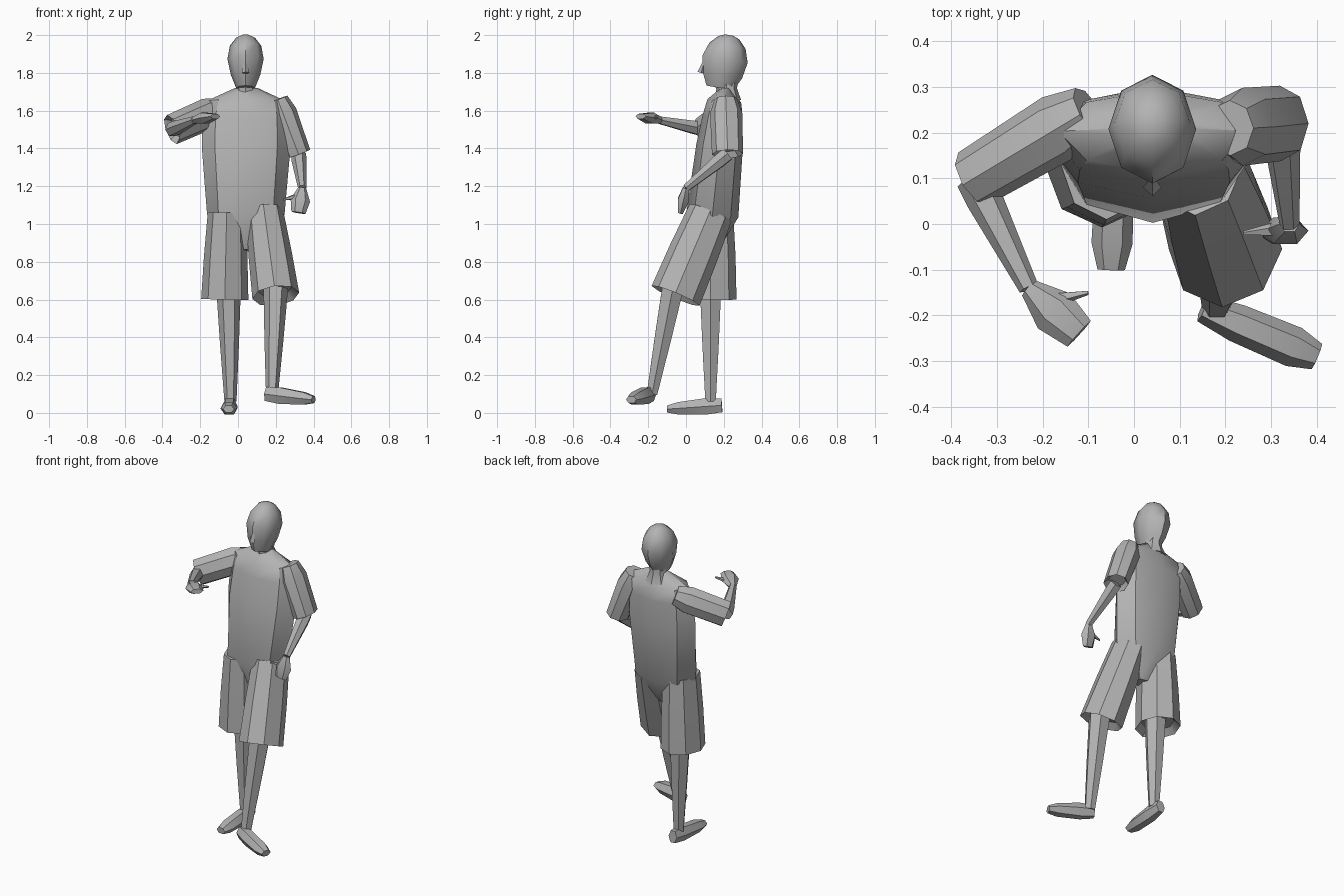
import bpy, bmesh, math
from mathutils import Vector

cube = bpy.data.objects.get("Cube")
if cube:
    bpy.data.objects.remove(cube, do_unlink=True)

grey = bpy.data.materials.new("plain grey")
grey.use_nodes = True
grey.diffuse_color = (0.45, 0.45, 0.45, 1)
grey.node_tree.nodes["Principled BSDF"].inputs["Base Color"].default_value = grey.diffuse_color


def tube(name, start, end, widths, depth=(1, 1), sides=8, crease=35):
    """Skin a straight part; widths maps the fraction along it to a half width."""
    start, end = Vector(start), Vector(end)
    direction = (end - start).normalized()
    upright = abs(direction.z) > 0.6
    reference = Vector((0, 1, 0)) if upright else Vector((0, 0, 1))
    across = direction.cross(reference).normalized()
    over = direction.cross(across)

    bm = bmesh.new()
    loops = []
    for fraction, width in widths.items():
        centre = start.lerp(end, fraction)
        thickness = width * (depth[0] + (depth[1] - depth[0]) * fraction)
        loop = []
        for i in range(sides):
            angle = math.tau * i / sides
            offset = across * width * math.cos(angle) + over * thickness * math.sin(angle)
            loop.append(bm.verts.new(centre + offset))
        loops.append(loop)
    for near, far in zip(loops, loops[1:]):
        for i in range(sides):
            j = (i + 1) % sides
            bm.faces.new((near[i], near[j], far[j], far[i]))
    bm.faces.new(reversed(loops[0]))
    bm.faces.new(loops[-1])
    bmesh.ops.recalc_face_normals(bm, faces=bm.faces)

    mesh = bpy.data.meshes.new(name)
    bm.to_mesh(mesh)
    bm.free()
    mesh.materials.append(grey)
    part = bpy.data.objects.new(name, mesh)
    bpy.context.collection.objects.link(part)
    bpy.ops.object.select_all(action='DESELECT')
    part.select_set(True)
    bpy.context.view_layer.objects.active = part
    bpy.ops.object.shade_smooth_by_angle(angle=math.radians(crease))


def leg(side, hip, hem, knee, ankle, heel, toe):
    # Flared shorts with a recessed hem, then shin and foot
    tube(side + "_shorts_leg", hip, hem, {0: 0.1, 0.5: 0.115, 1: 0.125, 0.92: 0.09},
         depth=(1.2, 1.1))
    tube(side + "_shin", knee, ankle, {0: 0.065, 0.5: 0.05, 1: 0.032}, sides=6)
    tube(side + "_foot", heel, toe, {0: 0.03, 0.3: 0.042, 0.8: 0.045, 1: 0.03},
         depth=(1.4, 0.7), sides=6)


def arm(side, shoulder, elbow, wrist, fingertip, thumb_tip):
    # Open sleeve, thin forearm, flat hand and a pointed thumb
    tube(side + "_sleeve", shoulder, elbow,
         {0: 0.055, 0.25: 0.075, 1: 0.066, 0.9: 0.045}, depth=(1.1, 1.25))
    tube(side + "_forearm", elbow, wrist, {0: 0.04, 0.2: 0.04, 1: 0.022}, sides=6)
    tube(side + "_hand", wrist, fingertip, {0: 0.022, 0.5: 0.052, 1: 0.038},
         depth=(0.9, 0.4), sides=6)
    palm = Vector(wrist).lerp(Vector(fingertip), 0.3)
    tube(side + "_thumb", palm, thumb_tip, {0: 0.02, 1: 0.005}, sides=5)


# Head, face and neck
tube("head", (0.04, 0.18, 1.72), (0.04, 0.23, 2),
     {0: 0.05, 0.25: 0.078, 0.55: 0.096, 0.8: 0.083, 0.95: 0.05, 1: 0.02},
     depth=(1.45, 1.1), crease=50)
tube("nose", (0.04, 0.1, 1.87), (0.04, 0.08, 1.8), {0: 0.005, 1: 0.02}, sides=4)
tube("neck", (0.04, 0.22, 1.65), (0.04, 0.21, 1.78), {0: 0.08, 0.5: 0.05, 1: 0.055},
     depth=(0.9, 1.3))

# Long loose shirt, leaning back towards the neck
tube("shirt", (0.04, 0.12, 0.86), (0.045, 0.21, 1.72),
     {0: 0.06, 0.22: 0.205, 0.64: 0.235, 0.82: 0.23, 0.92: 0.21, 1: 0.06},
     depth=(0.75, 0.4))

# Left leg strides forward, right leg stands
leg("left", hip=(0.14, 0.13, 1.06), hem=(0.2, -0.055, 0.62),
    knee=(0.2, -0.07, 0.66), ankle=(0.18, -0.18, 0.1),
    heel=(0.15, -0.185, 0.1), toe=(0.4, -0.29, 0.07))
leg("right", hip=(-0.06, 0.13, 1.06), hem=(-0.07, 0.13, 0.6),
    knee=(-0.05, 0.13, 0.66), ankle=(-0.04, 0.13, 0.06),
    heel=(-0.04, 0.19, 0.04), toe=(-0.05, -0.1, 0.02))

# Left arm hangs with a bent elbow, right arm is raised across the front
arm("left", shoulder=(0.21, 0.21, 1.66), elbow=(0.32, 0.22, 1.37),
    wrist=(0.34, 0, 1.19), fingertip=(0.32, -0.03, 1.06), thumb_tip=(0.24, -0.02, 1.13))
arm("right", shoulder=(-0.1, 0.25, 1.61), elbow=(-0.35, 0.1, 1.5),
    wrist=(-0.23, -0.14, 1.55), fingertip=(-0.12, -0.24, 1.57), thumb_tip=(-0.1, -0.15, 1.57))
